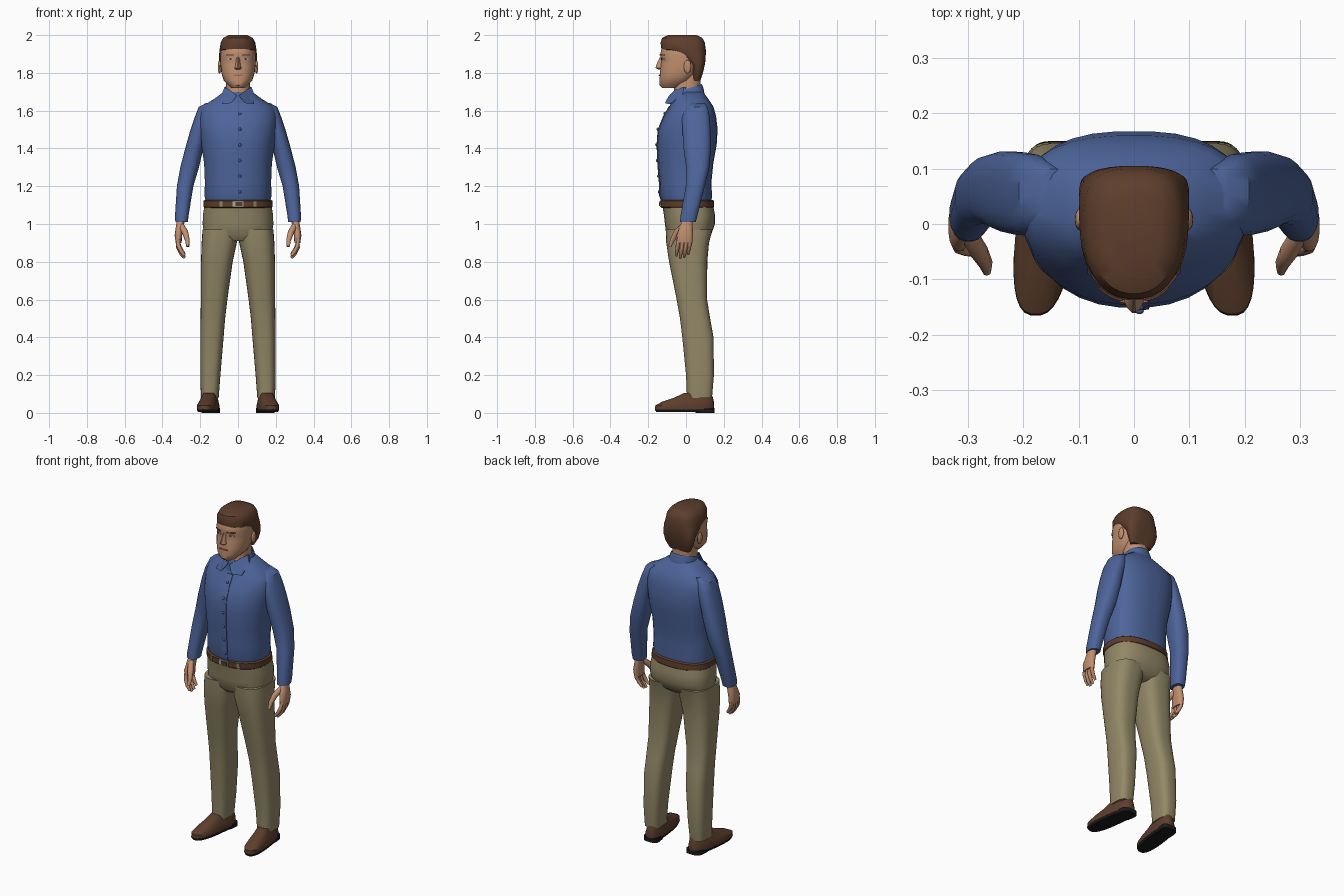
import bpy, bmesh, math
from mathutils import Vector

if "Cube" in bpy.data.objects:
    bpy.data.objects.remove(bpy.data.objects["Cube"], do_unlink=True)


def material(name, *rgb):
    mat = bpy.data.materials.new(name)
    mat.use_nodes = True
    mat.diffuse_color = (*rgb, 1)
    mat.node_tree.nodes["Principled BSDF"].inputs["Base Color"].default_value = (*rgb, 1)
    return mat


BLUE = material("shirt blue", .075, .13, .33)
KHAKI = material("trouser khaki", .29, .245, .135)
BROWN = material("leather and hair brown", .11, .048, .025)
SKIN = material("skin", .53, .275, .16)
BLACK = material("sole black", .01, .01, .01)
METAL = material("buckle metal", .45, .42, .33)
WHITE = material("eye white", .6, .55, .5)
LIP = material("lip", .36, .15, .09)


def finish(name, bm, mat, angle=40):
    bmesh.ops.recalc_face_normals(bm, faces=bm.faces)
    mesh = bpy.data.meshes.new(name)
    bm.to_mesh(mesh)
    bm.free()
    obj = bpy.data.objects.new(name, mesh)
    bpy.context.collection.objects.link(obj)
    mesh.materials.append(mat)
    bpy.ops.object.select_all(action='DESELECT')
    obj.select_set(True)
    bpy.context.view_layer.objects.active = obj
    bpy.ops.object.shade_smooth_by_angle(angle=math.radians(angle))
    return obj


def skin_rings(name, rings, mat, caps=True, angle=40):
    """Bridge equal-sized rings of points into a closed surface."""
    bm = bmesh.new()
    loops = [[bm.verts.new(p) for p in ring] for ring in rings]
    count = len(loops[0])
    for low, high in zip(loops, loops[1:]):
        for i in range(count):
            j = (i + 1) % count
            bm.faces.new((low[i], low[j], high[j], high[i]))
    if caps:
        bm.faces.new(loops[0])
        bm.faces.new(loops[-1])
    return finish(name, bm, mat, angle)


def spread(section):
    """Section in hundredths: (z, half width, y0, y1) or (z, x0, x1, y0, y1)."""
    if len(section) == 4:
        z, w, y0, y1 = section
        section = (z, -w, w, y0, y1)
    return [v / 100 for v in section]


MID = .55  # share of the depth in front of the widest line


def loft(name, sections, mat, power=2.3, back=None, side=1, shear=0, tilt=0,
         caps=True, sides=32):
    rings = []
    for z, x0, x1, y0, y1 in map(spread, sections):
        mid, ring = y0 + MID * (y1 - y0), []
        for i in range(sides):
            a = math.tau * (i + .5) / sides
            c, s = math.cos(a), math.sin(a)
            n = (back or power) if s > 0 else power
            u = math.copysign(abs(c) ** (2 / n), c)
            v = abs(s) ** (2 / n)
            y = mid + v * (y1 - mid) if s > 0 else mid - v * (mid - y0)
            x = (x0 + x1) / 2 + u * (x1 - x0) / 2 - shear * y
            ring.append((side * x, y, z + tilt * y))
        rings.append(ring)
    return skin_rings(name, rings, mat, caps)


def front_y(sections, x, z, power=2.3):
    """Depth of a centred loft's front surface."""
    rows = sorted(map(spread, sections))
    for a, b in zip(rows, rows[1:]):
        if a[0] <= z <= b[0]:
            t = (z - a[0]) / (b[0] - a[0])
            _, _, w, y0, y1 = [p + (q - p) * t for p, q in zip(a, b)]
            mid = y0 + MID * (y1 - y0)
            return mid - (mid - y0) * max(0, 1 - abs(x / w) ** power) ** (1 / power)


def plate(name, sections, mat, x, z, w, h, rows=1, lift=.005, power=2.3):
    """Thin patch that follows the front of a loft."""
    bm = bmesh.new()
    cols = 4
    grid = []
    for r in range(rows + 1):
        pz = z + h * (r / rows - .5)
        line = [x + w * (c / cols - .5) for c in range(cols + 1)]
        grid.append([bm.verts.new((px, front_y(sections, px, pz, power) - lift, pz))
                     for px in line])
    for low, high in zip(grid, grid[1:]):
        for c in range(cols):
            bm.faces.new((low[c], low[c + 1], high[c + 1], high[c]))
    border = bmesh.ops.extrude_face_region(bm, geom=list(bm.faces))
    moved = [v for v in border["geom"] if isinstance(v, bmesh.types.BMVert)]
    bmesh.ops.translate(bm, verts=moved, vec=(0, lift * 1.5, 0))
    return finish(name, bm, mat)


def tube(name, points, radii, mat, side=1, sides=8):
    pts = [Vector((side * x, y, z)) / 100 for x, y, z in points]
    rings = []
    for i, p in enumerate(pts):
        aim = pts[min(i + 1, len(pts) - 1)] - pts[max(i - 1, 0)]
        turn = aim.to_track_quat('Z', 'Y')
        rings.append([p + turn @ Vector((math.cos(a), math.sin(a), 0)) * radii[i] / 100
                      for a in (math.tau * k / sides for k in range(sides))])
    return skin_rings(name, rings, mat, angle=60)


def ball(name, center, size, mat):
    bm = bmesh.new()
    bmesh.ops.create_uvsphere(bm, u_segments=12, v_segments=8, radius=1)
    bmesh.ops.scale(bm, verts=bm.verts, vec=size)
    bmesh.ops.translate(bm, verts=bm.verts, vec=center)
    return finish(name, bm, mat, 60)


# Shirt body with placket and buttons
torso = [(111, 17, -12.5, 13.5), (115, 17.8, -13.8, 13.8), (122, 17.6, -14, 13.5),
         (132, 18, -14.8, 14.5), (142, 19.5, -15.2, 16.3), (150, 20.3, -14.6, 16.8),
         (157, 20.8, -11.8, 16), (162, 19.5, -8.8, 14.6), (166, 13, -7.5, 12),
         (170, 7.5, -6.5, 9)]
loft("shirt_body", torso, BLUE, power=2.2, back=2.5)
plate("shirt_placket", torso, BLUE, .01, 1.375, .035, .5, rows=20, lift=.004, power=2.2)
for i in range(6):
    z = 1.17 + i * .083
    ball(f"shirt_button_{i + 1}", (.01, front_y(torso, 0, z) - .005, z), (.008, .006, .008), BLUE)

# Collar band and folded points
loft("collar_band", [(165, 8.3, -8.3, 10), (169, 7.8, -8, 9.3), (171.5, 6.9, -7.2, 8.5)],
     BLUE, tilt=.3, caps=False)
for side, word in ((1, "left"), (-1, "right")):
    bm = bmesh.new()
    outline = [(.5, -9, 168), (3.5, -11.2, 164), (8.4, -9, 163.5), (8.8, -2, 168),
               (7.2, -1, 172.5), (4.5, -6, 171)]
    front = [bm.verts.new((side * x / 100, y / 100, z / 100)) for x, y, z in outline]
    rear = [bm.verts.new(v.co + Vector((0, .012, 0))) for v in front]
    bm.faces.new(front)
    bm.faces.new(rear)
    for i in range(len(front)):
        bm.faces.new((front[i - 1], front[i], rear[i], rear[i - 1]))
    finish(f"{word}_collar_point", bm, BLUE)

# Belt, loops and buckle
belt = [(108.5, 17.8, -12.8, 14.6), (109, 18.3, -13.4, 15), (112.3, 18.3, -13.6, 14.8),
        (112.8, 17.6, -13, 14.2)]
loft("belt", belt, BROWN, power=2.4)
plate("belt_buckle", belt, METAL, 0, 1.106, .06, .034, power=2.4)
plate("belt_buckle_center", belt, BROWN, .006, 1.106, .036, .022, lift=.008, power=2.4)
for x in (-.09, .09):
    plate("belt_loop", belt, KHAKI, x, 1.106, .016, .034, power=2.4)

# Trousers
loft("trouser_seat", [(91, 12, -8, 9), (94, 18, -10.4, 13.2), (100, 18.8, -11.2, 15.4),
                      (105, 18.6, -11.8, 15.4), (110, 17.8, -12.6, 14.4)], KHAKI, power=2.5)
leg = [(8, 10.2, 19.6, .5, 13.8), (20, 9.3, 20, 0, 14.8), (40, 7.6, 20, -2, 14.6),
       (50, 6.8, 19.8, -3.2, 12.8), (60, 5.6, 19.7, -5, 11.2), (80, 2.8, 19.6, -9, 11.3),
       (90, .6, 19.3, -10.5, 12.2), (97, 0, 18.8, -10.8, 14)]
# Shoes: heel sits further in than the toe
upper = [(1.5, 10.6, 21, -16.5, 15), (4, 10.4, 21.2, -16.3, 15), (6, 11, 20.4, -12.5, 14.8),
         (8, 11.6, 19.6, -6.5, 14.3), (10.5, 12, 19, -1, 13.4)]
sole = [(.4, 11, 20.6, -15.8, 14.5), (1.8, 10.4, 21.2, -16.6, 15)]
heel = [(0, 11, 20.4, 5, 15), (2.5, 11, 20.4, 4.5, 15)]
# Sleeves
sleeve = [(101, 26.5, 33.2, -3.2, 5.2), (104, 26.2, 33.4, -3, 6), (120, 23.6, 32.4, -.2, 10),
          (130, 20.6, 30.6, 0, 12.4), (140, 18.3, 28, -1.4, 13.2), (150, 16, 25.2, -2, 13),
          (157, 14, 22.8, -2.2, 12.6), (162, 13, 20.8, -.5, 11.5), (164, 12, 17, 2, 10)]
palm = [(90, 29.8, 33, -4.6, 3.4), (94, 29.6, 33.6, -5, 3.8), (98, 28.8, 33, -3.6, 3.6),
        (103, 28, 32.2, -1.8, 3.4)]
for side, word in ((1, "left"), (-1, "right")):
    loft(f"{word}_trouser_leg", leg, KHAKI, power=2.8, side=side)
    loft(f"{word}_shoe", upper, BROWN, power=2.6, side=side, shear=.12)
    loft(f"{word}_sole", sole, BLACK, power=2.6, side=side, shear=.12)
    loft(f"{word}_heel", heel, BLACK, power=3.5, side=side, shear=.12)
    loft(f"{word}_sleeve", sleeve, BLUE, power=2.4, side=side, sides=20)
    loft(f"{word}_palm", palm, SKIN, side=side, sides=16)
    for i, drop in enumerate((1.2, 0, .4, 2)):
        y = -3.8 + i * 2.1
        tube(f"{word}_finger_{i + 1}", [(31.6, y, 92), (31.6, y - .5, 87.5 + drop),
             (30.2, y - 1, 84.5 + drop), (28.3, y - 1.4, 82 + drop)],
             (1.2, 1.15, 1.05, .7), SKIN, side)
    tube(f"{word}_thumb", [(30, -1.5, 99), (28, -5, 95.5), (26.8, -7.2, 91.5),
                           (26.6, -8.6, 88)], (1.6, 1.7, 1.3, .8), SKIN, side)

# Head and neck
loft("neck", [(163, 6.8, -6.8, 8), (172, 6.3, -6.4, 7.6), (182, 6.5, -5, 8)], SKIN)
head = [(172, 3.6, -12.6, -4), (173.5, 5, -14, -1), (176, 7.6, -14, 3), (179.5, 8.7, -13.9, 6),
        (184, 9.3, -13.4, 8), (187, 9.4, -12.9, 8.5), (189.5, 9.4, -13.8, 8.5),
        (193, 9, -13, 8.5), (197, 7, -11, 7)]
loft("head", head, SKIN)
hair = [(176, 6.6, 3, 7.6), (180, 8.8, 2.8, 9), (184.5, 9.8, 1.8, 10), (187, 10, -2, 10.4),
        (190, 10, -6.5, 10.5), (192.3, 9.8, -13, 10.5), (196, 9.2, -13.6, 10),
        (198.6, 7.8, -12.6, 8.6), (200, 4.8, -9.5, 5.5)]
loft("hair", hair, BROWN, power=2.3, back=3)

# Face: nose, mouth, eyes, brows and ears
loft("nose", [(181.8, 1.5, -14.6, -11), (182.6, 1.9, -16.2, -11), (184, 1.4, -16, -11),
              (188.5, .8, -13.8, -11)], SKIN, power=1.6, sides=12)
plate("mouth", head, LIP, 0, 1.788, .05, .008)
for side, word in ((1, "left"), (-1, "right")):
    plate(f"{word}_eye", head, WHITE, side * .04, 1.874, .03, .011, lift=.004)
    plate(f"{word}_iris", head, BROWN, side * .04, 1.874, .01, .01, lift=.006)
    plate(f"{word}_brow", head, BROWN, side * .042, 1.894, .042, .006, lift=.004)
    ball(f"{word}_ear", (side * .098, .008, 1.832), (.009, .02, .036), SKIN)
